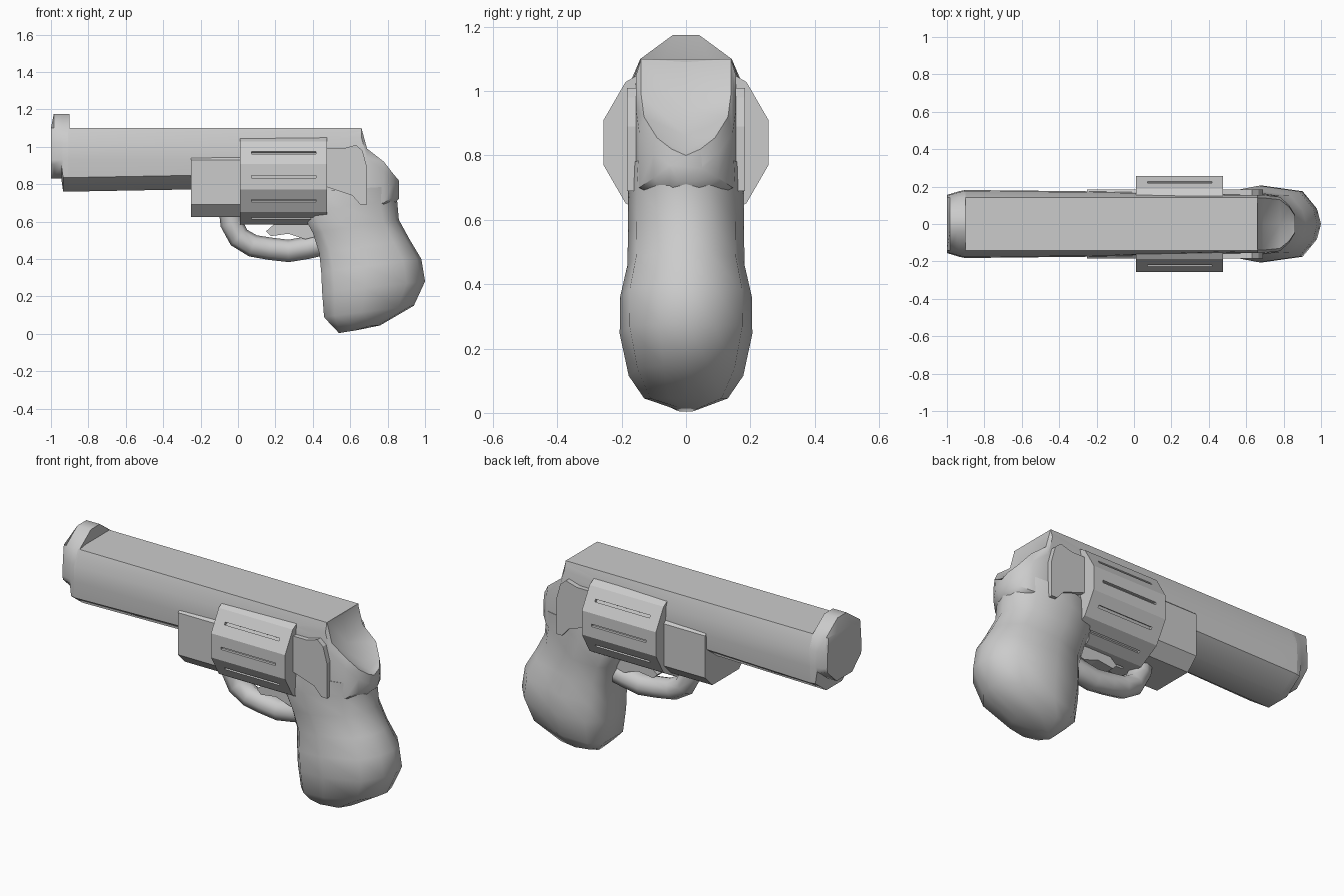
import bpy, bmesh, math
from mathutils import Vector, Matrix

if "Cube" in bpy.data.objects:
    bpy.data.objects.remove(bpy.data.objects["Cube"])

grey = bpy.data.materials.new("plain_grey")
grey.diffuse_color = (0.6, 0.6, 0.6, 1)
grey.use_nodes = True
grey.node_tree.nodes["Principled BSDF"].inputs["Base Color"].default_value = grey.diffuse_color


def finish(name, bm, angle=None):
    bmesh.ops.recalc_face_normals(bm, faces=bm.faces)
    me = bpy.data.meshes.new(name)
    bm.to_mesh(me)
    bm.free()
    ob = bpy.data.objects.new(name, me)
    bpy.context.collection.objects.link(ob)
    me.materials.append(grey)
    if angle:
        bpy.ops.object.select_all(action='DESELECT')
        ob.select_set(True)
        bpy.context.view_layer.objects.active = ob
        bpy.ops.object.shade_smooth_by_angle(angle=math.radians(angle))
    return ob


def loft(name, rings, angle=None):
    """Skin a list of equal-length closed rings and cap both ends."""
    bm = bmesh.new()
    vs = [[bm.verts.new(p) for p in r] for r in rings]
    n = len(vs[0])
    for a, b in zip(vs, vs[1:]):
        for i in range(n):
            j = (i + 1) % n
            bm.faces.new((a[i], a[j], b[j], b[i]))
    bm.faces.new(vs[0])
    bm.faces.new(vs[-1])
    return finish(name, bm, angle)


def ring_x(x, half):
    """Cross-section at x from a (y, z) half profile, mirrored in y."""
    return [(x, y, z) for y, z in half] + [(x, -y, z) for y, z in reversed(half)]


def plate(name, outline, half_width, taper=1.0):
    """Side outline (x, z), as wide as 2 * half_width."""
    return loft(name, [[(x, s * half_width, z) for x, z in outline] for s in (-1, 1)])


# barrel with raised front sight, flat top and slanted underside
def barrel_ring(x, sight, w, low):
    top = (0.04, 1.175) if sight else (0.07, 1.10)
    return ring_x(x, [top, (0.142, 1.10), (w * 0.97, 1.02), (w, 0.93),
                      (w * 0.97, low + 0.075), (0.07, low)])

barrel = [barrel_ring(-1.0, False, 0.155, 0.83), barrel_ring(-0.985, True, 0.16, 0.83),
          barrel_ring(-0.945, True, 0.172, 0.83), barrel_ring(-0.935, True, 0.175, 0.76),
          barrel_ring(-0.90, True, 0.182, 0.76), barrel_ring(-0.91, False, 0.182, 0.76),
          barrel_ring(-0.25, False, 0.175, 0.772), barrel_ring(0.66, False, 0.158, 0.78)]
loft("barrel", barrel, 42)

# frame block in front of the cylinder
half = [(0.14, 0.97), (0.185, 0.93), (0.185, 0.69), (0.12, 0.625)]
loft("frame_front", [ring_x(-0.25, half), ring_x(0.05, half)], 30)

# frame behind the barrel, with a hollow along the middle for the hammer
def rear_ring(x, w, top, mid, low, x_top=None):
    r = ring_x(x, [(0.0, mid), (w * 0.9, top), (w, top - 0.05), (w, low), (w * 0.5, low - 0.04)])
    r.pop()          # drop the doubled centre point
    return r

loft("hammer_frame", [rear_ring(0.45, 0.155, 1.08, 1.08, 0.66), rear_ring(0.66, 0.155, 1.10, 1.09, 0.68),
                      rear_ring(0.69, 0.155, 0.99, 0.94, 0.70), rear_ring(0.78, 0.145, 0.92, 0.86, 0.70),
                      rear_ring(0.83, 0.10, 0.855, 0.82, 0.73), rear_ring(0.86, 0.05, 0.82, 0.80, 0.76)], 40)

# shield behind the cylinder
plate("recoil_shield", [(0.46, 0.99), (0.56, 0.99), (0.63, 1.01), (0.665, 0.98), (0.69, 0.89),
                        (0.69, 0.69), (0.655, 0.69), (0.61, 0.74), (0.46, 0.79)], 0.184)

# twelve-sided cylinder with one slot in every side
N, R, CZ = 12, 0.266, 0.84
rings = []
for x in (0.01, 0.477):
    rings.append([(x, R * math.cos(2 * math.pi * (i + 0.5) / N),
                   CZ + R * math.sin(2 * math.pi * (i + 0.5) / N)) for i in range(N)])
cylinder = loft("cylinder", rings)
bm = bmesh.new()
for i in range(N):
    m = (Matrix.Translation((0.245, 0, CZ)) @ Matrix.Rotation(2 * math.pi * i / N, 4, 'X')
         @ Matrix.Translation((0, R * math.cos(math.pi / N), 0)) @ Matrix.Diagonal((0.345, 0.03, 0.014, 1)))
    bmesh.ops.create_cube(bm, size=1, matrix=m)
cutter = finish("slot_cutter", bm)
cutter.hide_render = True
cutter.hide_viewport = False
mod = cylinder.modifiers.new("slots", 'BOOLEAN')
mod.operation = 'DIFFERENCE'
mod.object = cutter
mod.solver = 'EXACT'
bpy.context.view_layer.update()
bpy.context.view_layer.objects.active = cylinder
bpy.ops.object.modifier_apply(modifier="slots")
bpy.data.objects.remove(cutter)

# grip: tilted rings from front edge (x0, z0) to back edge (x1, z1)
def grip_ring(x0, z0, x1, z1, w):
    def at(t, y):
        return (x0 + (x1 - x0) * t, y, z0 + (z1 - z0) * t)
    side = [(0, 0.5), (0.12, 0.85), (0.42, 1.0), (0.82, 0.85), (0.96, 0.4)]
    return ([at(t, y * w) for t, y in side] + [at(1, 0)]
            + [at(t, -y * w) for t, y in reversed(side)] + [at(0, 0)])

loft("grip", [grip_ring(*a) for a in [
    (0.54, 0.004, 0.64, 0.02, 0.03), (0.50, 0.045, 0.76, 0.045, 0.13),
    (0.46, 0.09, 0.94, 0.15, 0.178), (0.45, 0.22, 1.0, 0.28, 0.206),
    (0.445, 0.33, 0.98, 0.40, 0.205), (0.435, 0.43, 0.92, 0.50, 0.182),
    (0.40, 0.54, 0.86, 0.61, 0.18), (0.34, 0.65, 0.85, 0.72, 0.18),
    (0.36, 0.76, 0.855, 0.79, 0.175)]], 60)

# trigger guard: eight-sided tube along a bent path
path = [Vector(p) for p in [(-0.045, 0, 0.68), (-0.035, 0, 0.59), (0.005, 0, 0.515), (0.08, 0, 0.47),
                            (0.17, 0, 0.455), (0.27, 0, 0.443), (0.37, 0, 0.46), (0.48, 0, 0.485)]]
rings = []
for i, p in enumerate(path):
    d = (path[min(i + 1, len(path) - 1)] - path[max(i - 1, 0)]).normalized()
    side = Vector((0, 1, 0))
    up = d.cross(side)
    rings.append([p + 0.06 * (side * math.cos(a) + up * math.sin(a))
                  for a in [math.pi * k / 4 for k in range(8)]])
loft("trigger_guard", rings, 60)

# trigger
plate("trigger", [(0.26, 0.66), (0.22, 0.61), (0.15, 0.548), (0.175, 0.522), (0.27, 0.535),
                  (0.36, 0.505), (0.42, 0.52), (0.42, 0.66)], 0.045)
